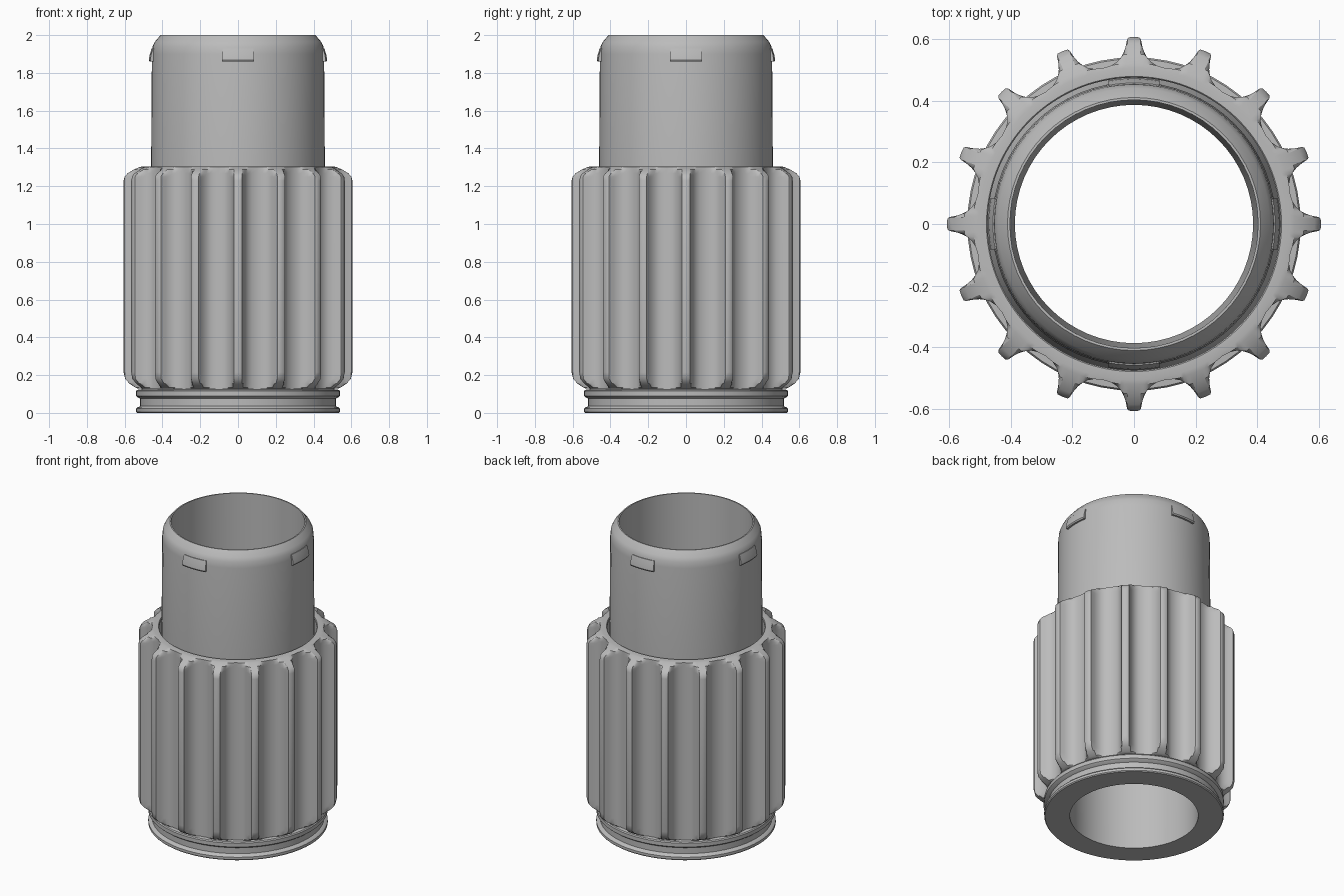
import bpy, bmesh, math

cube = bpy.data.objects.get("Cube")
if cube:
    bpy.data.objects.remove(cube, do_unlink=True)

GREY = (0.5, 0.5, 0.5, 1)
grey = bpy.data.materials.new("plain_grey")
grey.use_nodes = True
grey.diffuse_color = GREY
grey.node_tree.nodes["Principled BSDF"].inputs["Base Color"].default_value = GREY


def finish(name, bm, angle=30):
    """Turn a bmesh into a smooth shaded grey object."""
    bmesh.ops.recalc_face_normals(bm, faces=bm.faces)
    mesh = bpy.data.meshes.new(name)
    bm.to_mesh(mesh)
    bm.free()
    mesh.materials.append(grey)
    obj = bpy.data.objects.new(name, mesh)
    bpy.context.collection.objects.link(obj)
    bpy.ops.object.select_all(action='DESELECT')
    bpy.context.view_layer.objects.active = obj
    obj.select_set(True)
    bpy.ops.object.shade_smooth_by_angle(angle=math.radians(angle))


def sweep(profile, angles, limit=None):
    """Closed (radius, z) profile swept around z; limit(i) caps the radius."""
    bm = bmesh.new()
    rings = []
    for i, a in enumerate(angles):
        cap = limit(i) if limit else 9
        rings.append([bm.verts.new((min(r, cap) * math.cos(a),
                                    min(r, cap) * math.sin(a), z))
                      for r, z in profile])
    n, m = len(rings), len(profile)
    full = angles[-1] - angles[0] > math.pi
    for i in range(n if full else n - 1):
        a, b = rings[i], rings[(i + 1) % n]
        for j in range(m):
            k = (j + 1) % m
            bm.faces.new((a[j], b[j], b[k], a[k]))
    if not full:
        bm.faces.new(rings[0])
        bm.faces.new(rings[-1])
    bmesh.ops.remove_doubles(bm, verts=bm.verts, dist=1e-5)
    return bm


SEGMENTS = 64
circle = [math.tau * i / SEGMENTS for i in range(SEGMENTS)]

# Hollow sleeve with a bevelled mouth and a slightly tapered bore
sleeve = [(0.386, 0), (0.5, 0), (0.5, 0.13), (0.46, 0.2), (0.46, 1.3),
          (0.456, 1.9), (0.452, 1.94), (0.44, 1.965), (0.41, 2.0), (0.402, 2.0)]
finish("sleeve", sweep(sleeve, circle))

# Grooved collar at the foot
collar = [(0.48, 0), (0.535, 0), (0.54, 0.006), (0.54, 0.022), (0.535, 0.028),
          (0.518, 0.036), (0.518, 0.075), (0.535, 0.085), (0.54, 0.09),
          (0.54, 0.115), (0.535, 0.122), (0.51, 0.124), (0.51, 0.14), (0.48, 0.14)]
finish("base_collar", sweep(collar, circle))

# Fluted grip: half a flute as (degrees from rib centre, radius), mirrored
RIBS = 16
half = [(0, 0.606), (1.6, 0.605), (2.1, 0.6), (2.8, 0.572), (3.5, 0.556),
        (4.6, 0.54), (6, 0.528), (8, 0.519), (11.25, 0.515)]
pitch = 360 / RIBS
flute = half + [(pitch - d, r) for d, r in half[-2:0:-1]]
section = [(math.radians(k * pitch + d), r) for k in range(RIBS) for d, r in flute]
envelope = [(0.474, 0.128), (0.53, 0.128), (0.545, 0.135), (0.575, 0.155),
            (0.597, 0.18), (0.606, 0.215), (0.606, 1.23), (0.6, 1.25),
            (0.585, 1.268), (0.55, 1.289), (0.52, 1.302), (0.505, 1.305),
            (0.478, 1.305), (0.474, 1.3)]
finish("fluted_grip", sweep(envelope, [a for a, r in section],
                            lambda i: section[i][1]))

# Four snap tabs near the mouth
tab = [(0.445, 1.86), (0.468, 1.86), (0.472, 1.868), (0.468, 1.895),
       (0.457, 1.93), (0.445, 1.93)]
for k, side in enumerate(("left", "back", "right", "front")):
    spread = math.radians(10.3)
    arc = [k * math.pi / 2 + spread * (i / 4 - 1) for i in range(9)]
    finish("snap_tab_" + side, sweep(tab, arc))
